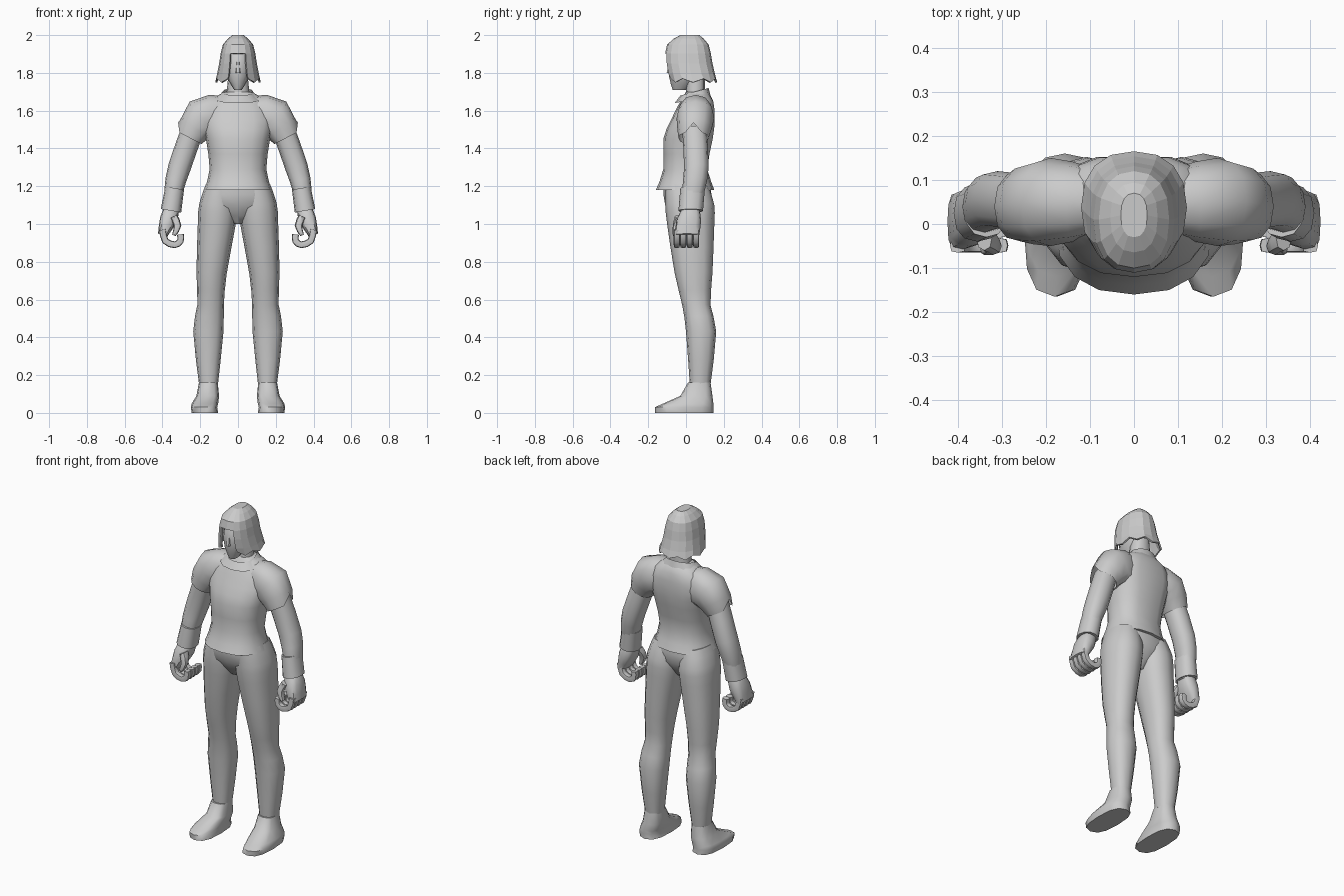
import bpy
import bmesh
import math

default_cube = bpy.data.objects.get("Cube")
if default_cube:
    bpy.data.objects.remove(default_cube, do_unlink=True)

# One plain grey covers the whole figure
grey = bpy.data.materials.new("plain_grey")
grey.use_nodes = True
grey.diffuse_color = (.6, .6, .6, 1)
grey.node_tree.nodes["Principled BSDF"].inputs["Base Color"].default_value = grey.diffuse_color


def rounded(value, power):
    """Superellipse helper: a lower power gives a squarer section."""
    return math.copysign(abs(value) ** power, value)


def add_midrings(rings):
    """Insert a smoothly curved ring between each pair of rings."""
    result = [rings[0]]
    for i in range(len(rings) - 1):
        before, after = rings[max(i - 1, 0)], rings[min(i + 2, len(rings) - 1)]
        result.append([(9 * (b + c) - a - d) / 16
                       for a, b, c, d in zip(before, rings[i], rings[i + 1], after)])
        result.append(rings[i + 1])
    return result


def finish(name, bm, smooth):
    bmesh.ops.recalc_face_normals(bm, faces=bm.faces)
    mesh = bpy.data.meshes.new(name)
    bm.to_mesh(mesh)
    bm.free()
    obj = bpy.data.objects.new(name, mesh)
    bpy.context.collection.objects.link(obj)
    mesh.materials.append(grey)
    bpy.ops.object.select_all(action="DESELECT")
    obj.select_set(True)
    bpy.context.view_layer.objects.active = obj
    if smooth:
        bpy.ops.object.shade_smooth_by_angle(angle=math.radians(45))
    return obj


def loft(name, rings, sides=12, power=.85, caps=True, smooth=True, side=1,
         lift=0, tilt=True, refine=True, edit=None):
    """Skin rings of (x, z, half_width, front, back), square to their path."""
    if refine:
        rings = add_midrings(rings)
    bm = bmesh.new()
    loops = []
    for index, (x, z, half_width, front, back) in enumerate(rings):
        start = rings[max(index - 1, 0)]
        end = rings[min(index + 1, len(rings) - 1)]
        heading = math.atan2(end[1] - start[1], end[0] - start[0])
        across_x, across_z = (-math.sin(heading), math.cos(heading)) if tilt else (1, 0)
        middle, depth = (front + back) / 2, (back - front) / 2
        loop = []
        for step in range(sides):
            angle = math.tau * step / sides
            across = half_width * rounded(math.cos(angle), power)
            along = rounded(math.sin(angle), power)
            loop.append(bm.verts.new((side * (x + across * across_x),
                                      middle + along * depth,
                                      z + across * across_z + along * lift)))
        loops.append(loop)
    for upper, lower in zip(loops, loops[1:]):
        for i in range(sides):
            j = (i + 1) % sides
            bm.faces.new((upper[i], upper[j], lower[j], lower[i]))
    if caps:
        bm.faces.new(loops[0])
        bm.faces.new(loops[-1])
    if edit:
        edit(bm, loops)
    return finish(name, bm, smooth)


def centred(name, levels, **options):
    """Loft on the middle line from (z, half_width, front, back) levels."""
    return loft(name, [(0, *row) for row in levels], **options)


# Shirt body with a shallow groove down the spine
def spine_groove(bm, loops):
    for loop in loops[2:-2]:
        back_vert = max(loop, key=lambda vert: vert.co.y)
        back_vert.co.y -= .01


centred("shirt_body", (
    (1.18, .18, -.16, .15), (1.29, .15, -.12, .12), (1.45, .17, -.12, .15),
    (1.55, .19, -.08, .16), (1.65, .15, -.03, .15), (1.7, .07, 0, .11)),
    sides=16, edit=spine_groove)
centred("trouser_seat", (
    (1.2, .17, -.12, .13), (1.1, .19, -.11, .13), (1, .04, -.04, .06)), sides=16)

# Neck and tipped collar
centred("neck", ((1.6, .07, 0, .1), (1.8, .05, 0, .1)))
centred("collar", ((1.66, .12, -.06, .13), (1.7, .08, -.03, .12)), caps=False, lift=.02)

# Head with a small nose
centred("head", (
    (1.71, .02, -.07, 0), (1.78, .06, -.09, .08),
    (1.87, .07, -.09, .11), (1.97, .04, -.04, .08)))
centred("nose", ((1.8, .015, -.105, -.06), (1.87, .01, -.09, -.06)), sides=6)


# Hair: faceted shell, open over the face, with ragged tips
def shape_hair(bm, loops):
    for vert in loops[-1][1::2]:
        vert.co.z += .02
    for face in list(bm.faces):
        middle = face.calc_center_median()
        if middle.z < 1.92 and middle.y < 0 and abs(middle.x) < .045:
            bm.faces.remove(face)
    bm.faces.new(loops[0])


hair = centred("hair", (
    (2, .03, -.03, .07), (1.95, .08, -.1, .12),
    (1.85, .1, -.11, .14), (1.75, .12, -.09, .165)),
    sides=16, caps=False, smooth=False, edit=shape_hair)
shell = hair.modifiers.new("thickness", "SOLIDIFY")
shell.thickness = .01


# Notch in the outer edge of a sleeve cuff
def cuff_notch(bm, loops):
    loops[-1][0].co.z += .05


for side, label in ((1, "left_"), (-1, "right_")):
    def part(name, rings, **options):
        loft(label + name, rings, side=side, **options)

    # Arm, from sleeve to wrist band
    part("sleeve", (
        (.1, 1.57, .11, -.03, .13), (.19, 1.56, .11, -.05, .15),
        (.255, 1.455, .07, -.04, .12)), caps=False, edit=cuff_notch)
    part("arm", (
        (.24, 1.5, .06, -.02, .11), (.31, 1.3, .06, -.01, .12),
        (.34, 1.18, .05, -.02, .1), (.35, 1.06, .04, -.01, .07)))
    part("wrist_band", ((.335, 1.19, .05, -.03, .1), (.355, 1.07, .055, -.04, .09)))

    # Half-closed hand
    part("palm", (
        (.35, 1.08, .04, -.02, .07), (.37, 1.02, .045, -.05, .08),
        (.4, .94, .025, -.06, .07)), power=.7)
    finger_path = ((.4, .97), (.385, .91), (.335, .89), (.305, .91), (.305, .945))
    for number, finger in enumerate(("little", "ring", "middle", "index")):
        back = .07 - number * .034
        part(finger + "_finger",
             [(x, z, .018, back - .033, back) for x, z in finger_path],
             sides=8, power=.6)
    part("thumb", (
        (.34, 1.04, .02, -.06, 0), (.32, .99, .02, -.07, -.03),
        (.34, .94, .01, -.07, -.04)), sides=8)

    # Trouser leg
    part("trouser_leg", (
        (.09, 1.2, .08, -.11, .12), (.105, 1.1, .1, -.11, .15), (.113, 1, .1, -.1, .15),
        (.14, .74, .08, -.06, .14), (.145, .57, .07, -.02, .13),
        (.157, .43, .08, 0, .16), (.156, .15, .05, .02, .13)))

    # Shoe, built up in flat layers from ankle to sole
    part("shoe", (
        (.157, .16, .05, .01, .13), (.16, .09, .06, -.03, .14),
        (.175, .05, .07, -.12, .145), (.18, .03, .07, -.165, .145),
        (.175, 0, .07, -.165, .145)), power=.75, tilt=False, refine=False)
